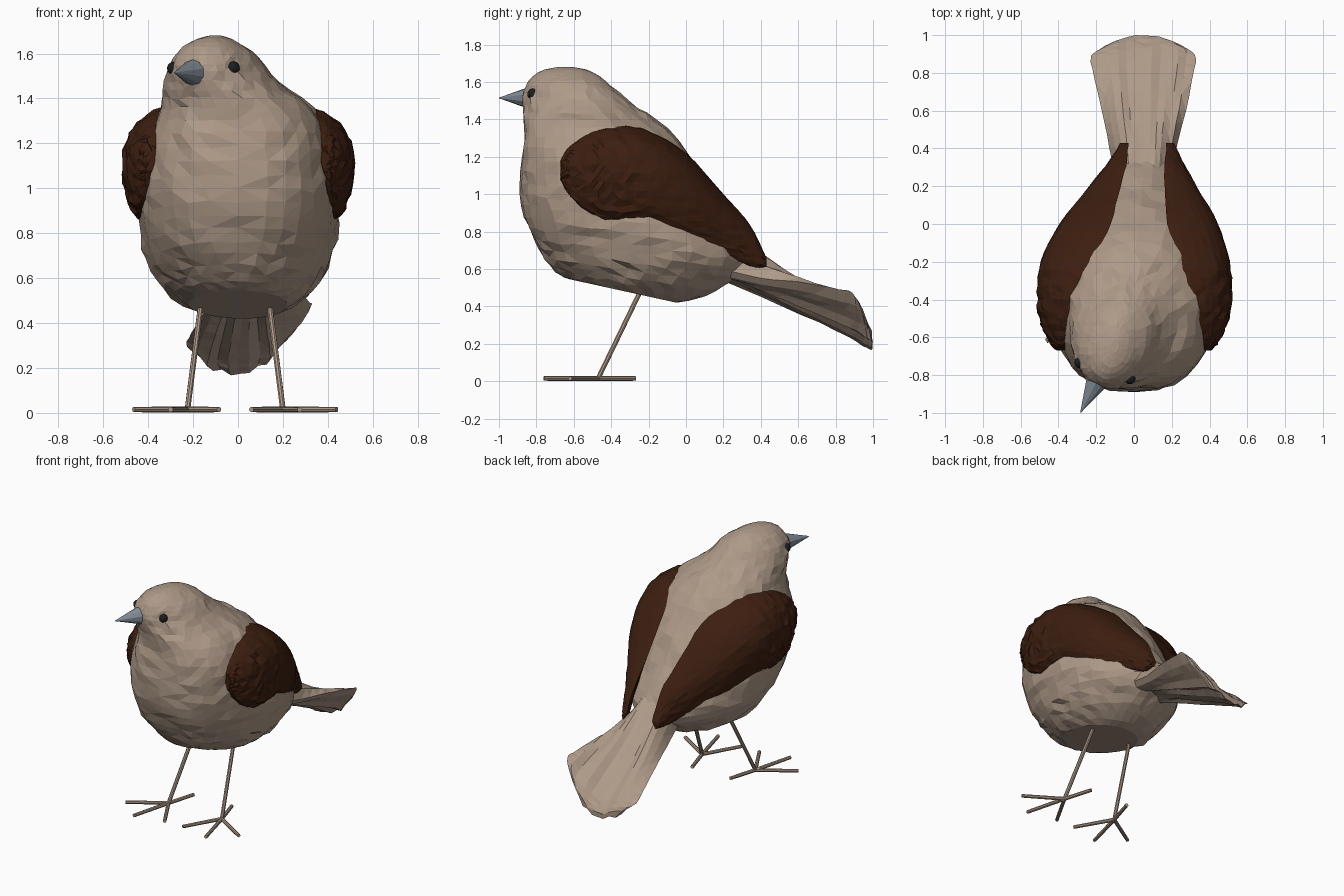
import bpy, bmesh, math, random
from mathutils import Vector
from mathutils.bvhtree import BVHTree

if "Cube" in bpy.data.objects:
    bpy.data.objects.remove(bpy.data.objects["Cube"])

random.seed(4)


def material(name, rgb):
    m = bpy.data.materials.new(name)
    m.diffuse_color = (*rgb, 1)
    m.use_nodes = True
    m.node_tree.nodes["Principled BSDF"].inputs["Base Color"].default_value = m.diffuse_color
    return m


TAN = material("tan_plumage", (0.42, 0.32, 0.245))
DARK = material("dark_brown", (0.045, 0.013, 0.005))
BEAK = material("beak_grey", (0.22, 0.26, 0.30))
BLACK = material("eye_black", (0.012, 0.013, 0.015))


def smooth_rows(rows, n):
    """Catmull-Rom interpolation between rows of section values."""
    out = []
    for i in range(len(rows) - 1):
        a, b, c, d = (rows[max(0, min(len(rows) - 1, i + k))] for k in (-1, 0, 1, 2))
        for j in range(n):
            t = j / n
            out.append([0.5 * (2 * q + (r - p) * t + (2 * p - 5 * q + 4 * r - s) * t * t
                        + (3 * q - p - 3 * r + s) * t ** 3) for p, q, r, s in zip(a, b, c, d)])
    return out + [list(rows[-1])]


def loft(name, rings, mat, jitter=0.0):
    """Skin closed rings, cap the ends and break into flat triangles."""
    bm = bmesh.new()
    vs = [[bm.verts.new(p) for p in ring] for ring in rings]
    n = len(rings[0])
    for a, b in zip(vs, vs[1:]):
        for i in range(n):
            bm.faces.new((a[i], a[(i + 1) % n], b[(i + 1) % n], b[i]))
    bm.faces.new(vs[0])
    bm.faces.new(vs[-1])
    bmesh.ops.recalc_face_normals(bm, faces=bm.faces)
    for ring in vs[1:]:
        span = (ring[0].co - ring[n // 2].co).length
        j = jitter * min(1, span * span / 0.4)
        for v in ring:
            v.co += Vector([random.uniform(-j, j) for _ in range(3)])
    bmesh.ops.triangulate(bm, faces=[f for f in bm.faces if len(f.verts) == 4],
                          quad_method='SHORT_EDGE')
    me = bpy.data.meshes.new(name)
    bm.to_mesh(me)
    bm.free()
    me.materials.append(mat)
    ob = bpy.data.objects.new(name, me)
    bpy.context.collection.objects.link(ob)
    return ob


def clamp(t):
    return max(0, min(1, t))


def rear_shift(y):
    """The rump and tail lean slightly to +x."""
    return 0.07 * clamp((y + 0.3) / 0.7) ** 1.2


def rod(name, a, b, r1, r2, mat, sides=8):
    a, b = Vector(a), Vector(b)
    bpy.ops.mesh.primitive_cone_add(vertices=sides, radius1=r1, radius2=r2,
                                    depth=(b - a).length, location=(a + b) / 2)
    ob = bpy.context.object
    ob.rotation_euler = (b - a).to_track_quat('Z', 'Y').to_euler()
    ob.name = name
    ob.data.materials.append(mat)
    return ob


# Body and head: tilted oval slices (front y, z, back y, z, left x, right x)
body_rows = [
    (-.62, .545, -.05, .42, -.22, .22), (-.70, .59, .10, .455, -.295, .29),
    (-.765, .66, .23, .52, -.36, .355), (-.82, .76, .34, .59, -.41, .405),
    (-.865, .88, .36, .69, -.44, .435), (-.885, 1.0, .25, .86, -.45, .445),
    (-.885, 1.12, .14, 1.03, -.44, .435), (-.872, 1.25, .03, 1.20, -.405, .41),
    (-.862, 1.36, -.10, 1.35, -.35, .335), (-.868, 1.44, -.20, 1.43, -.33, .23),
    (-.872, 1.52, -.31, 1.50, -.312, .14), (-.855, 1.58, -.40, 1.58, -.285, .09),
    (-.82, 1.63, -.46, 1.63, -.24, .03), (-.76, 1.665, -.53, 1.665, -.18, -.03),
    (-.68, 1.681, -.61, 1.681, -.12, -.08)]
rings = []
for yf, zf, yb, zb, xl, xr in smooth_rows(body_rows, 2):
    # the breast is fuller than a plain oval, the rump narrower
    full = 0.28 * clamp((zf - .6) / .2) * clamp((1.5 - zf) / .25)
    lean = 0.3 * clamp((zf - .55) / .15) * clamp((1.2 - zf) / .2)
    ring = []
    for i in range(34):
        a = math.tau * i / 34
        f = 0.5 - 0.5 * math.cos(a)
        power = 1 - full if math.cos(a) > 0 else 1 + lean
        s = math.copysign(abs(math.sin(a)) ** power, math.sin(a))
        y = yf + (yb - yf) * f
        skew = 0.05 * math.cos(a) * clamp((zf - 1.34) / 0.18) * (xr - xl) / 0.45
        x = (xl + xr) / 2 + (xr - xl) / 2 * s + rear_shift(y) - skew
        ring.append((x, y, zf + (zb - zf) * f))
    rings.append(ring)
body = loft("body", rings, TAN, 0.008)

# Tail: rippled fan, twisted so its right side rides higher
tail_rows = [
    # mid y, side y, left x z, mid x z, right x z, thickness
    (.12, .12, -.07, .60, .05, .76, .19, .62, .30),
    (.40, .40, -.13, .49, .055, .585, .225, .55, .19),
    (.62, .60, -.17, .41, .05, .445, .275, .53, .12),
    (.88, .82, -.22, .33, .05, .30, .32, .49, .08),
    (.96, .89, -.225, .29, .05, .24, .325, .47, .06),
    (1.0, .92, -.19, .26, .05, .205, .29, .42, .03)]
ripple = [random.uniform(-.015, .015) for _ in range(24)]


def blend(s, p, q, r):
    return p * s * (s - 1) / 2 + q * (1 - s * s) + r * s * (s + 1) / 2


rings = []
for ym, ys, lx, lz, mx, mz, rx, rz, th in smooth_rows(tail_rows, 3):
    ring = []
    fade = clamp((ym - .2) / .3)
    for k in range(24):
        side = 1 if k < 12 else -1
        s = side * (-1 + 2 * (k % 12) / 12)
        z = blend(s, lz, mz, rz) + side * th / 2 * (1 - s ** 4) + ripple[k] * fade
        ring.append((blend(s, lx, mx, rx), ym + (ys - ym) * s * s, z))
    rings.append(ring)
loft("tail", rings, TAN, 0.004)

# Wings: shells over the flanks (y, top z, bottom z, top x, outer x, bottom x)
wing_rows = [
    (-.67, 1.18, 1.08, .35, .405, .39), (-.62, 1.26, .99, .35, .45, .40),
    (-.50, 1.335, .89, .31, .50, .42), (-.36, 1.368, .86, .27, .515, .42),
    (-.20, 1.34, .87, .225, .50, .41), (0, 1.22, .79, .15, .42, .36),
    (.20, 1.0, .69, .115, .285, .23), (.34, .84, .615, .10, .19, .15),
    (.43, .66, .61, .10, .14, .13)]
for side, name in ((1, "right_wing"), (-1, "left_wing")):
    rings = []
    for y, zt, zb, xt, xo, xb in smooth_rows(wing_rows, 4):
        ring = []
        rough = 0.010 if y < -.22 else 0.004
        for k in range(17):
            a = math.pi * k / 16
            xi = xt + (xb - xt) * k / 16
            # shoulders slope gently, the lower edge stands off the flank
            power = 1.15 if k < 8 else 0.7
            x = xi + (xo - xi) * max(0, math.sin(a)) ** power + random.uniform(-rough, rough)
            z = (zt + zb) / 2 + (zt - zb) / 2 * math.cos(a)
            ring.append((side * x + rear_shift(y), y, z + random.uniform(-rough, rough) / 2))
        rings.append(ring)
    loft(name, rings, DARK, 0.002)

# Beak, pointing the way the head is turned
rod("beak", (-.19, -.82, 1.515), (-.283, -.998, 1.515), .066, .002, BEAK, 10)

# Eyes, seated on the head surface
bm = bmesh.new()
bm.from_mesh(body.data)
tree = BVHTree.FromBMesh(bm)
for name, p in (("right_eye", (-.015, -.83, 1.545)), ("left_eye", (-.29, -.735, 1.535))):
    loc, normal = tree.find_nearest(Vector(p))[:2]
    bpy.ops.mesh.primitive_uv_sphere_add(segments=12, ring_count=8, radius=.029,
                                         location=loc - normal * .008)
    eye = bpy.context.object
    eye.name = name
    eye.data.materials.append(BLACK)
bm.free()

# Legs and four-toed feet
for side, name in ((1, "right"), (-1, "left")):
    off = 0 if side > 0 else -.025
    ankle = Vector((side * .2 + off, -.47, .015))
    rod(name + "_leg", (side * .138 + off, -.235, .50), ankle, .013, .013, TAN)
    for i, (dx, dy) in enumerate(((-.14, -.245), (.075, -.29), (.24, -.15), (-.06, .2))):
        rod(f"{name}_toe_{i + 1}", ankle, ankle + Vector((side * dx, dy, 0)), .013, .012, TAN)
